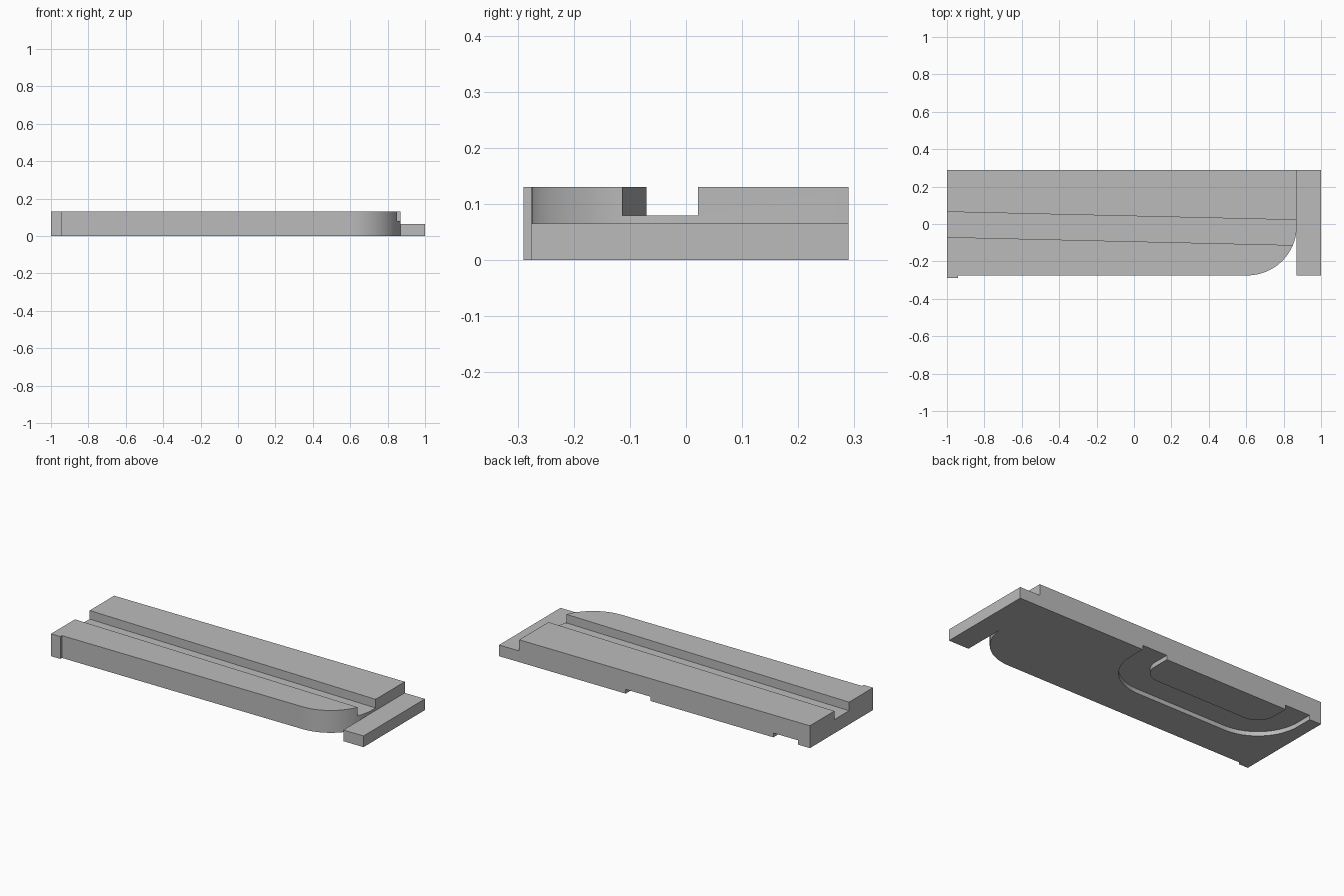
import bpy, bmesh, math

if "Cube" in bpy.data.objects:
    bpy.data.objects.remove(bpy.data.objects["Cube"])

grey = bpy.data.materials.new("plain grey")
grey.diffuse_color = (0.5, 0.5, 0.5, 1)
grey.use_nodes = True
grey.node_tree.nodes["Principled BSDF"].inputs["Base Color"].default_value = grey.diffuse_color


def arc(cx, cy, r, a0, a1, n=24):
    """Points on an arc, angles in degrees."""
    return [(cx + r * math.cos(math.radians(a0 + (a1 - a0) * i / n)),
             cy + r * math.sin(math.radians(a0 + (a1 - a0) * i / n)))
            for i in range(n + 1)]


def prism(name, outline, z0, z1):
    """Upright prism over a plan outline."""
    bm = bmesh.new()
    face = bm.faces.new([bm.verts.new((x, y, z0)) for x, y in outline])
    top = bmesh.ops.extrude_face_region(bm, geom=[face])["geom"]
    bmesh.ops.translate(bm, vec=(0, 0, z1 - z0),
                        verts=[g for g in top if isinstance(g, bmesh.types.BMVert)])
    bmesh.ops.recalc_face_normals(bm, faces=bm.faces)
    mesh = bpy.data.meshes.new(name)
    bm.to_mesh(mesh)
    bm.free()
    mesh.materials.append(grey)
    obj = bpy.data.objects.new(name, mesh)
    bpy.context.collection.objects.link(obj)
    return obj


def cut(target, cutter):
    """Subtract the cutter, then remove it."""
    mod = target.modifiers.new("cut", "BOOLEAN")
    mod.operation = "DIFFERENCE"
    mod.solver = "EXACT"
    mod.object = cutter
    bpy.context.view_layer.objects.active = target
    bpy.ops.object.modifier_apply(modifier=mod.name)
    bpy.data.objects.remove(cutter)


# Base plate: end nub, rounded front corner, slot beside the end lip
R = 0.265
plan = [(-1, -0.29), (-0.94, -0.29), (-0.94, -0.275)]
plan += arc(0.87 - R, -0.275 + R, R, -90, 0)
plan += [(0.87, -0.275), (1, -0.275), (1, 0.29), (-1, 0.29)]
plate = prism("base_plate", plan, 0, 0.13)

# Lower step that leaves the end lip
cut(plate, prism("step_cutter", [(0.87, -0.5), (1.2, -0.5), (1.2, 0.5), (0.87, 0.5)],
                 0.065, 0.3))

# Slanted channel along the top
slope = -0.0232
lo, hi = -0.07, 0.065
cut(plate, prism("channel_cutter",
                 [(-1.2, lo - 0.2 * slope), (1.2, lo + 2.2 * slope),
                  (1.2, hi + 2.2 * slope), (-1.2, hi - 0.2 * slope)], 0.08, 0.3))

# U-shaped groove underneath, open at the back
r_in = 0.105
left, right, cy = -0.66, -0.08, 0.195
groove = [(left - R, 0.4)] + arc(left, cy, R, 180, 270) + arc(right, cy, R, 270, 360)
groove += [(right + R, 0.4), (right + r_in, 0.4)]
groove += arc(right, cy, r_in, 360, 270) + arc(left, cy, r_in, 270, 180)
groove += [(left - r_in, 0.4)]
cut(plate, prism("groove_cutter", groove, -0.1, 0.025))

# Smooth curves, crisp edges
bpy.ops.object.select_all(action="DESELECT")
plate.select_set(True)
bpy.context.view_layer.objects.active = plate
bpy.ops.object.shade_smooth_by_angle(angle=math.radians(30))
